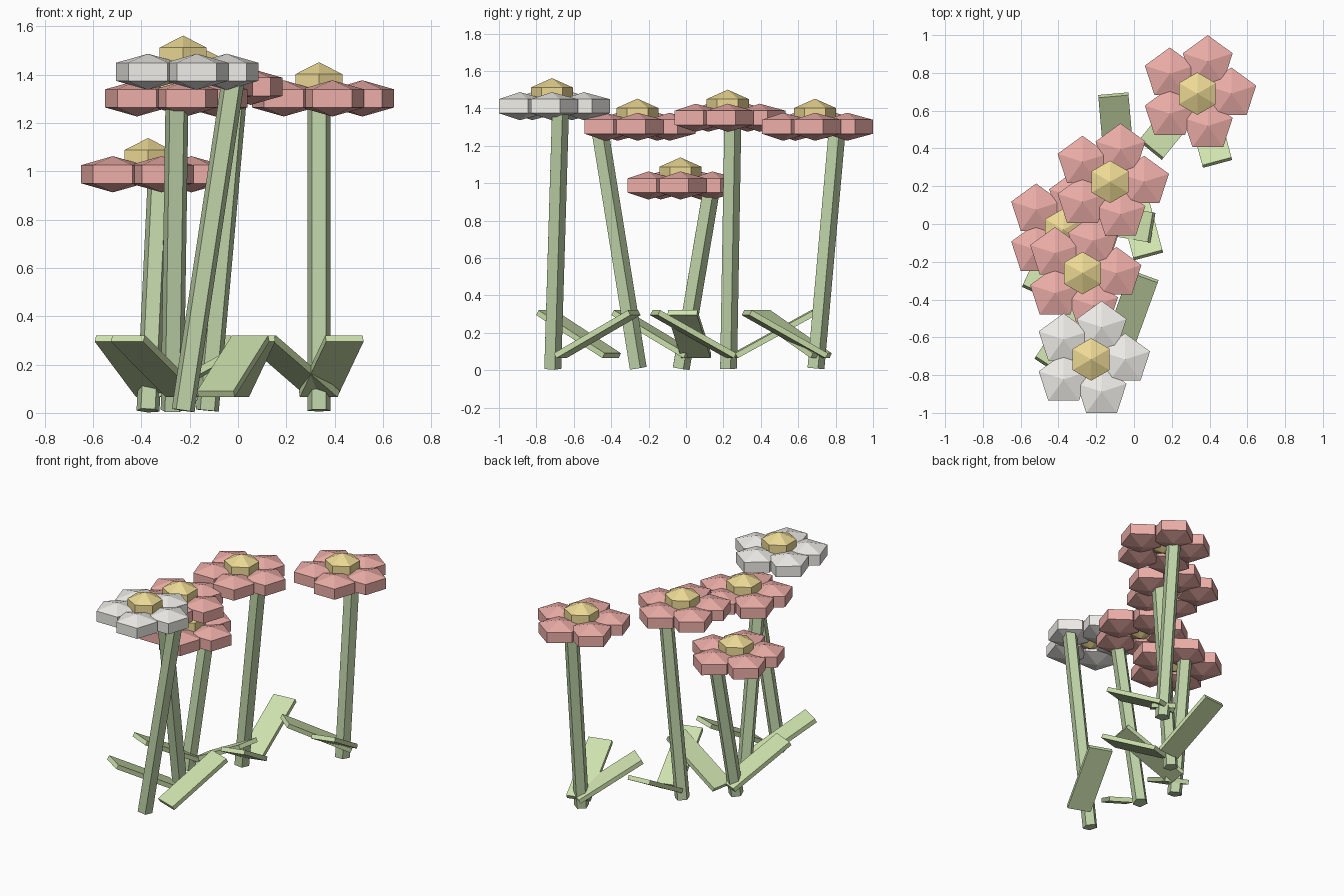
import bpy, bmesh
from math import sin, cos, pi, radians
from mathutils import Vector, Matrix

if "Cube" in bpy.data.objects:
    bpy.data.objects.remove(bpy.data.objects["Cube"])


def material(name, rgb):
    m = bpy.data.materials.new(name)
    m.diffuse_color = (*rgb, 1)
    m.use_nodes = True
    m.node_tree.nodes["Principled BSDF"].inputs["Base Color"].default_value = m.diffuse_color
    return m


RED = material("red_petal", (0.84, 0.42, 0.39))
WHITE = material("white_petal", (0.86, 0.85, 0.81))
YELLOW = material("yellow_centre", (0.85, 0.70, 0.30))
STEM = material("stem_green", (0.52, 0.65, 0.39))
LEAF = material("leaf_green", (0.62, 0.76, 0.42))


def finish(bm, name, mat):
    bmesh.ops.recalc_face_normals(bm, faces=bm.faces)
    me = bpy.data.meshes.new(name)
    bm.to_mesh(me)
    bm.free()
    me.materials.append(mat)
    ob = bpy.data.objects.new(name, me)
    bpy.context.collection.objects.link(ob)
    return ob


def ring(bm, c, r, z, n):
    # first corner points to +y
    return [bm.verts.new((c.x + r * sin(2 * pi * i / n), c.y + r * cos(2 * pi * i / n), c.z + z))
            for i in range(n)]


def bead(bm, c, r, h, n):
    # prism with a shallow pyramid on both ends
    lo, hi = ring(bm, c, r, -h / 2, n), ring(bm, c, r, h / 2, n)
    bottom = bm.verts.new(c - Vector((0, 0, h)))
    top = bm.verts.new(c + Vector((0, 0, h)))
    for i in range(n):
        j = (i + 1) % n
        bm.faces.new((lo[i], lo[j], hi[j], hi[i]))
        bm.faces.new((hi[i], hi[j], top))
        bm.faces.new((lo[j], lo[i], bottom))


def flower(name, x, y, z, lean, mat):
    head = Vector((x, y, z))
    # five petals
    bm = bmesh.new()
    for k in range(5):
        a = 2 * pi * k / 5
        bead(bm, head + Vector((cos(a), sin(a), 0)) * 0.18, 0.1386, 0.075, 5)
    finish(bm, name + "_petals", mat)
    # raised centre
    bm = bmesh.new()
    bead(bm, head + Vector((0, 0, 0.05)), 0.1126, 0.1, 6)
    finish(bm, name + "_centre", YELLOW)
    # leaning five-sided stem
    axis = Vector((lean[0], lean[1], z - 0.01))
    bm = bmesh.new()
    lo = ring(bm, Vector(), 0.05, 0, 5)
    hi = ring(bm, Vector(), 0.05, axis.length, 5)
    bm.faces.new(lo)
    bm.faces.new(hi)
    for i in range(5):
        j = (i + 1) % 5
        bm.faces.new((lo[i], lo[j], hi[j], hi[i]))
    rot = Vector((0, 0, 1)).rotation_difference(axis).to_matrix().to_4x4()
    bm.transform(Matrix.Translation((x, y, 0.01)) @ rot)
    finish(bm, name + "_stem", STEM)


def leaf(name, tip_x, tip_y, angle):
    # flat slab rising outwards to its tip
    a = radians(angle)
    bm = bmesh.new()
    bmesh.ops.create_cube(bm, size=1)
    bm.transform(Matrix.Translation((tip_x - 0.218 * cos(a), tip_y - 0.218 * sin(a), 0.193))
                 @ Matrix.Rotation(a, 4, 'Z') @ Matrix.Rotation(-0.5, 4, 'Y')
                 @ Matrix.Diagonal((0.48, 0.16, 0.03, 1)))
    finish(bm, name, LEAF)


# head position, sideways lean of the stem top, petal colour
flowers = [
    (-0.227, -0.717, 1.412, (0.212, 0.042), WHITE),
    (-0.2725, -0.26, 1.302, (0.02, -0.208), RED),
    (-0.127, 0.223, 1.35, (0.12, 0.023), RED),
    (0.335, 0.69, 1.302, (0.0, 0.115), RED),
    (-0.3725, -0.03, 0.988, (0.047, 0.165), RED),
]
for i, f in enumerate(flowers, 1):
    flower(f"flower_{i}", *f)

# leaf tip position and compass direction
leaves = [
    (0.4425, 0.318, -75), (0.085, 0.39, 231), (-0.11, 0.69, 95), (0.055, -0.27, 70),
    (-0.52, -0.366, 246), (-0.46, -0.757, 237), (0.077, -0.172, -75), (0.1, -0.02, -10),
]
for i, l in enumerate(leaves, 1):
    leaf(f"leaf_{i}", *l)
